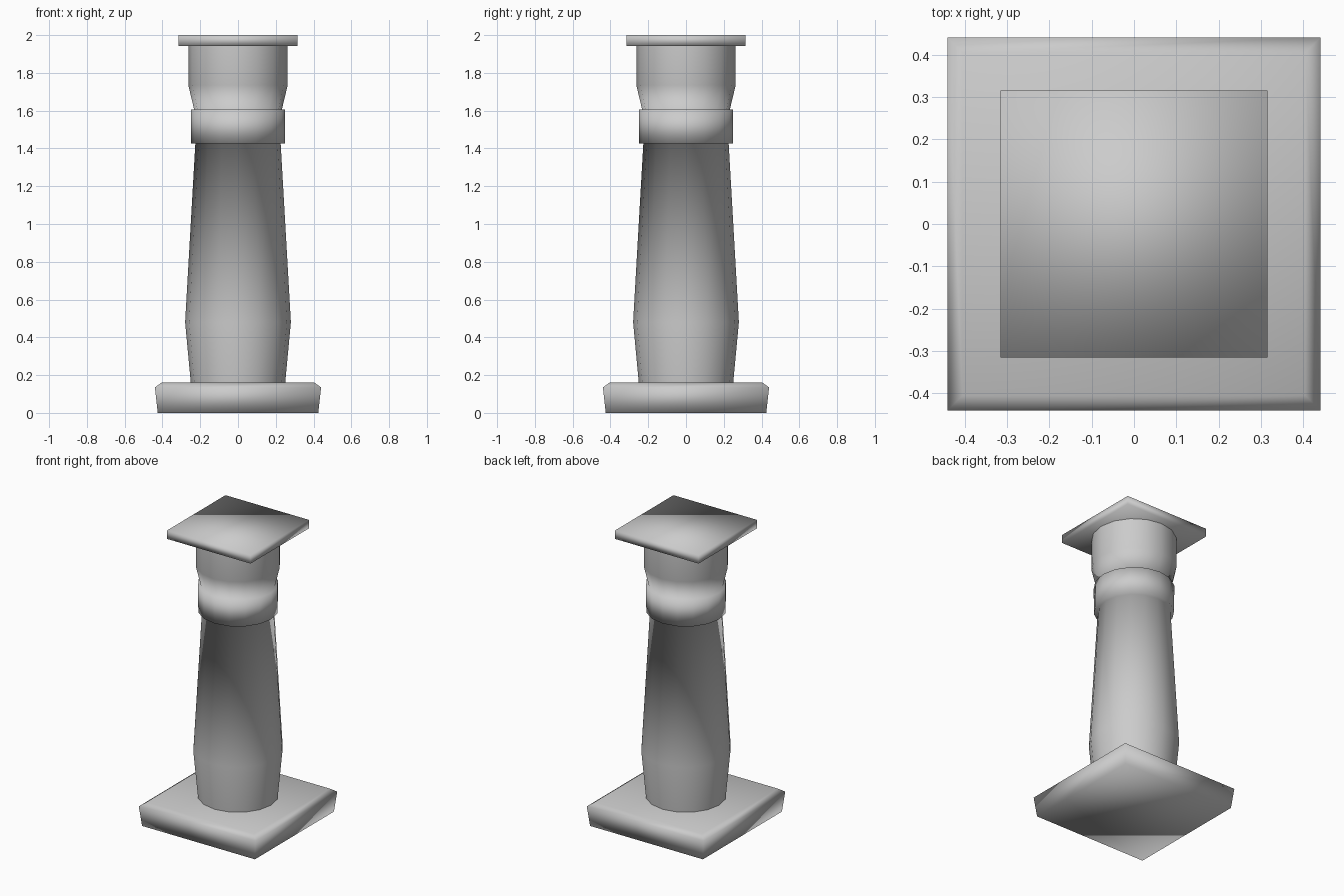
import bpy, bmesh, math

if "Cube" in bpy.data.objects:
    bpy.data.objects.remove(bpy.data.objects["Cube"])


def lathe(name, profile, sides, square=False):
    """Stack rings of (radius, z); square profiles give half-widths."""
    bm = bmesh.new()
    scale, turn = (math.sqrt(2), math.pi / 4) if square else (1, 0)
    rings = []
    for r, z in profile:
        angles = [turn + 2 * math.pi * i / sides for i in range(sides)]
        rings.append([bm.verts.new((r * scale * math.cos(a), r * scale * math.sin(a), z))
                      for a in angles])
    for low, high in zip(rings, rings[1:]):
        for i in range(sides):
            j = (i + 1) % sides
            bm.faces.new((low[i], low[j], high[j], high[i]))
    if square:
        bm.faces.new(rings[0][::-1])
        bm.faces.new(rings[-1])
    for f in bm.faces:
        f.smooth = True
    mesh = bpy.data.meshes.new(name)
    bm.to_mesh(mesh)
    bm.free()
    obj = bpy.data.objects.new(name, mesh)
    bpy.context.collection.objects.link(obj)
    return obj


# Square plinth with flared sides and chamfered top
lathe("plinth", [(0.425, 0), (0.44, 0.135), (0.405, 0.16)], 4, square=True)

# Round shaft with swollen belly, collar band and flared neck
lathe("shaft", [(0.25, 0.16), (0.28, 0.48), (0.226, 1.425),
                (0.249, 1.425), (0.25, 1.605), (0.232, 1.605),
                (0.263, 1.735), (0.263, 1.945)], 16)

# Thin square cap slab
lathe("cap_slab", [(0.315, 1.943), (0.315, 2.0)], 4, square=True)
